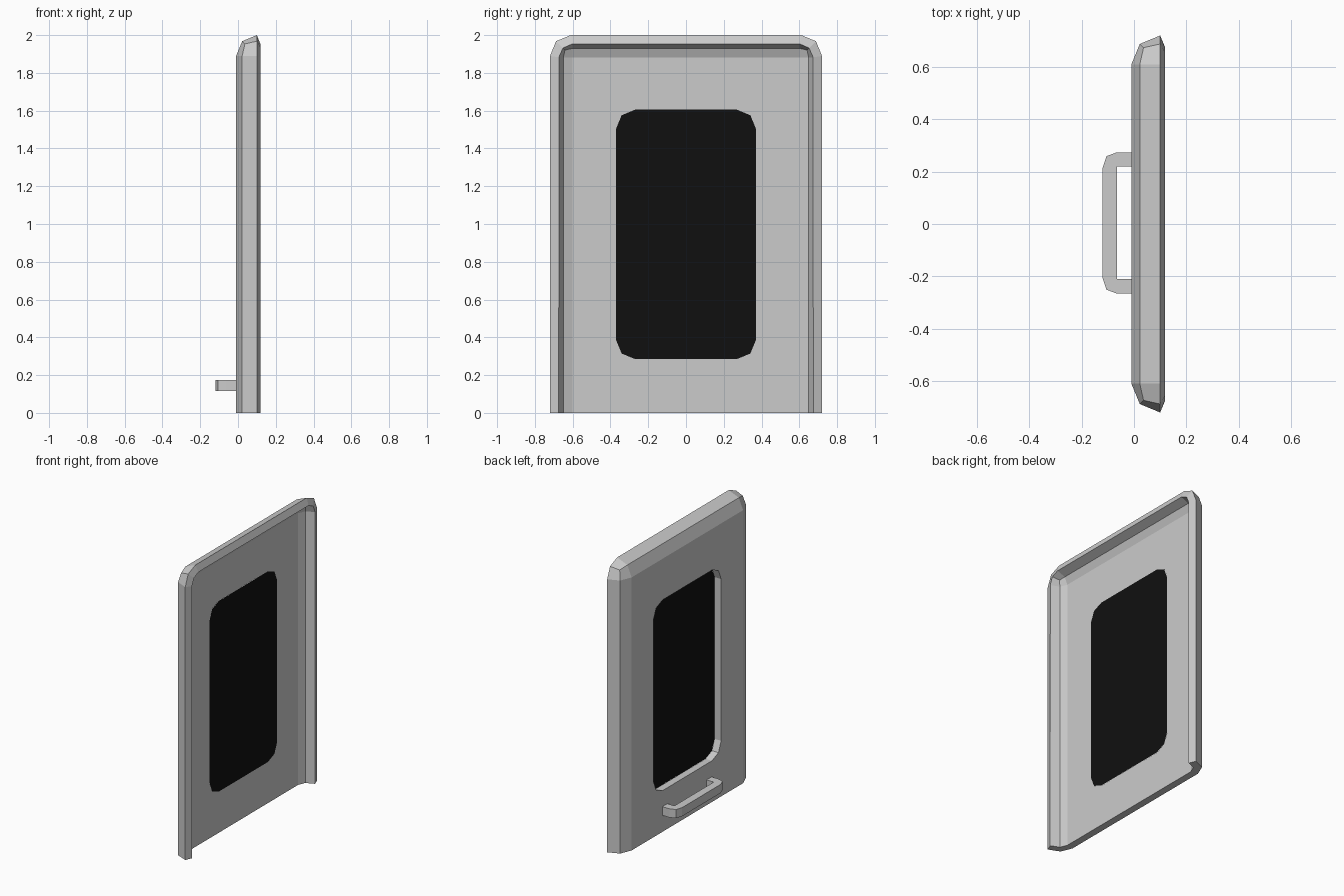
import bpy, bmesh, math
from mathutils import Vector

if "Cube" in bpy.data.objects:
    bpy.data.objects.remove(bpy.data.objects["Cube"])


def make_object(name, bm):
    bmesh.ops.recalc_face_normals(bm, faces=bm.faces)
    me = bpy.data.meshes.new(name)
    bm.to_mesh(me)
    bm.free()
    ob = bpy.data.objects.new(name, me)
    bpy.context.collection.objects.link(ob)
    return ob


def prism(name, points, offset=None):
    """Flat polygon, optionally extruded by a vector."""
    bm = bmesh.new()
    face = bm.faces.new([bm.verts.new(p) for p in points])
    if offset:
        geo = bmesh.ops.extrude_face_region(bm, geom=[face], use_keep_orig=True)
        verts = [v for v in geo["geom"] if isinstance(v, bmesh.types.BMVert)]
        bmesh.ops.translate(bm, vec=Vector(offset), verts=verts)
    return make_object(name, bm)


def rounded_window(x, half_w=0.37, z0=0.285, z1=1.605, r=0.1):
    """Rectangle outline with two-segment corners in the plane of the panel."""
    pts = []
    for i, (sy, zc) in enumerate([(1, z1 - r), (-1, z1 - r), (-1, z0 + r), (1, z0 + r)]):
        for k in range(3):
            a = math.radians(90 * i + 45 * k)
            pts.append((x, sy * (half_w - r) + r * math.cos(a), zc + r * math.sin(a)))
    return pts


# Door panel: bevelled box, opened at the back and trimmed at the ground
bm = bmesh.new()
bmesh.ops.create_cube(bm, size=1)
for v in bm.verts:
    v.co = (-0.01 if v.co.x < 0 else 0.6, v.co.y * 1.44, -0.5 if v.co.z < 0 else 2.0)
bmesh.ops.bevel(bm, geom=bm.edges[:], offset=0.11, offset_type='OFFSET',
                segments=2, profile=0.5, affect='EDGES')
for co, no in [((0.1, 0, 0), (1, 0, 0)), ((0, 0, 0), (0, 0, -1))]:
    bmesh.ops.bisect_plane(bm, geom=bm.verts[:] + bm.edges[:] + bm.faces[:], dist=1e-4,
                           plane_co=co, plane_no=no, clear_outer=True)
panel = make_object("door_panel", bm)
solid = panel.modifiers.new("thickness", 'SOLIDIFY')
solid.thickness = 0.05
solid.offset = -1
solid.use_even_offset = True

# Window opening
cutter = prism("window_cutter", rounded_window(-0.2), (0.5, 0, 0))
cutter.hide_render = True
cut = panel.modifiers.new("window", 'BOOLEAN')
cut.operation = 'DIFFERENCE'
cut.solver = 'EXACT'
cut.object = cutter
bpy.context.view_layer.objects.active = panel
for name in ("thickness", "window"):
    bpy.ops.object.modifier_apply(modifier=name)
bpy.data.objects.remove(cutter)

# Dark window pane, flush with the inner face
pane = prism("window_pane", rounded_window(0.0405))
black = bpy.data.materials.new("black_glass")
black.diffuse_color = (0.005, 0.005, 0.005, 1)
black.use_nodes = True
black.node_tree.nodes["Principled BSDF"].inputs["Base Color"].default_value = black.diffuse_color
pane.data.materials.append(black)

# Pull handle on the outer face
half = [(-0.005, 0.215), (-0.065, 0.215)]
outer = [(-0.12, 0.21), (-0.105, 0.255), (-0.065, 0.27), (-0.005, 0.27)]
side = half + [(x, -y) for x, y in reversed(half)]
rim = [(x, -y) for x, y in reversed(outer)] + outer
prism("pull_handle", [(x, y + 0.004, 0.115) for x, y in side + rim], (0, 0, 0.06))
